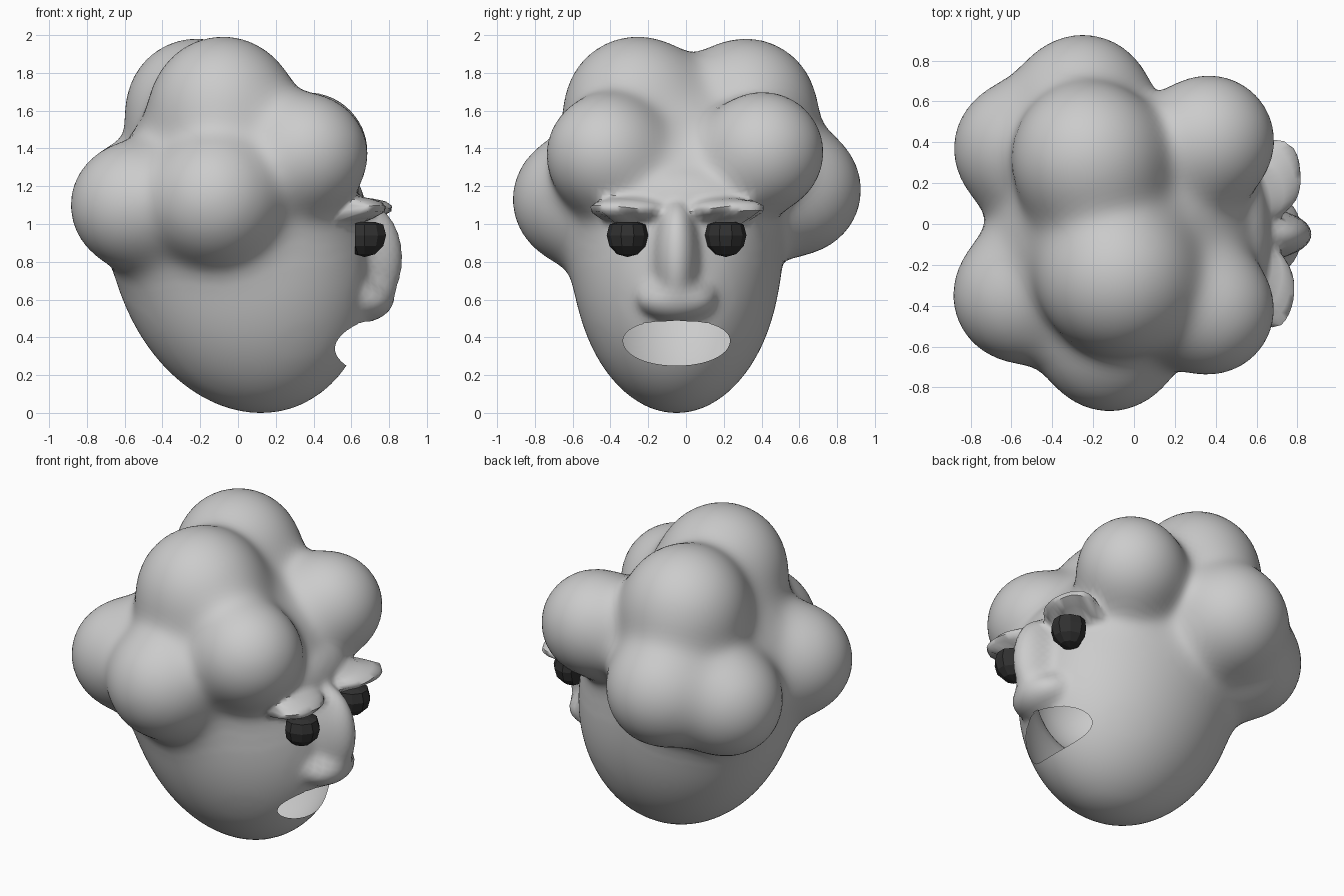
import bpy, bmesh, math
from mathutils import Vector

if "Cube" in bpy.data.objects:
    bpy.data.objects.remove(bpy.data.objects["Cube"])

MID = -0.05  # y of the face's mirror plane
MOUTH_C, MOUTH_R = (0.58, MID, 0.375), (0.28, 0.29, 0.125)

# curls of hair: centre and radius
CURLS = [
    (-0.56, -0.35, 1.10, 0.323), (-0.56, 0.37, 1.10, 0.32),   # back of head
    (-0.12, -0.58, 1.13, 0.335), (-0.25, 0.59, 1.18, 0.335),  # sides
    (0.37, -0.42, 1.37, 0.313), (0.37, 0.41, 1.38, 0.315),    # above the brows
    (-0.08, -0.26, 1.61, 0.38), (-0.22, 0.32, 1.61, 0.37),    # crown
]

# facial forms melted into the skull: centre and radii
FACE = [
    ((0.51, MID, 1.12), (0.15, 0.38, 0.17)),    # forehead
    ((0.67, MID, 0.82), (0.20, 0.115, 0.29)),   # nose bridge
    ((0.68, MID, 0.60), (0.14, 0.20, 0.11)),    # nose base
    ((0.68, MID - 0.28, 1.08), (0.11, 0.20, 0.055)),  # brows
    ((0.70, MID + 0.29, 1.08), (0.125, 0.20, 0.055)),
]


def ellipsoid(p, c, r):
    """Approximate signed distance to an ellipsoid."""
    q = [(p[i] - c[i]) / r[i] for i in range(3)]
    k0 = math.sqrt(sum(v * v for v in q))
    k1 = math.sqrt(sum((q[i] / r[i]) ** 2 for i in range(3)))
    return k0 * (k0 - 1) / max(k1, 1e-6)


def blend(ds, k):
    """Smooth union of distances."""
    m = min(ds)
    return m - k * math.log(sum(math.exp((m - d) / k) for d in ds))


def head_field(p):
    # leaning egg for the skull, with curls melted into it
    lean = (p.x - 0.125 * (0.85 - p.z), p.y, p.z)
    ds = [ellipsoid(lean, (0.015, MID, 0.855), (0.685, 0.555, 0.855))]
    ds += [(p - Vector(c[:3])).length - c[3] for c in CURLS]
    base = blend(ds, 0.065)
    if p.x < 0.35 or p.z > 1.5:
        return base
    return blend([base] + [ellipsoid(p, c, r) for c, r in FACE], 0.018)


def make_object(name, bm, smooth=True):
    me = bpy.data.meshes.new(name)
    bm.to_mesh(me)
    bm.free()
    for f in me.polygons:
        f.use_smooth = smooth
    ob = bpy.data.objects.new(name, me)
    bpy.context.collection.objects.link(ob)
    return ob


def ball(name, c, r, seg, rings, smooth=True, top=9.0, back=-9.0):
    """UV sphere, optionally flattened at the top (z) and back (x)."""
    bm = bmesh.new()
    bmesh.ops.create_uvsphere(bm, u_segments=seg, v_segments=rings, radius=1)
    for v in bm.verts:
        v.co = Vector([c[i] + r[i] * v.co[i] for i in range(3)])
        v.co.z = min(v.co.z, top)
        v.co.x = max(v.co.x, back)
    return make_object(name, bm, smooth)


# head with hair and nose: sphere shrunk onto the blended shape
bm = bmesh.new()
bmesh.ops.create_icosphere(bm, subdivisions=6, radius=1)
core = Vector((0.02, MID, 0.95))
for v in bm.verts:
    d = v.co.normalized()
    t = 1.3
    for _ in range(40):
        s = head_field(core + d * t)
        if abs(s) < 0.001:
            break
        t -= s * 0.9
    v.co = core + d * t
bmesh.ops.smooth_vert(bm, verts=bm.verts, factor=0.4,
                      use_axis_x=True, use_axis_y=True, use_axis_z=True)
head = make_object("head_and_hair", bm)

# mouth: cut the outline, then remove the cavity so the head is a hollow shell
cutter = ball("mouth_cutter", MOUTH_C, MOUTH_R, 48, 24)
cutter.hide_render = True
mod = head.modifiers.new("mouth", 'BOOLEAN')
mod.operation = 'DIFFERENCE'
mod.solver = 'EXACT'
mod.object = cutter
bpy.context.view_layer.objects.active = head
head.select_set(True)
bpy.ops.object.modifier_apply(modifier=mod.name)
bpy.data.objects.remove(cutter)
bm = bmesh.new()
bm.from_mesh(head.data)
cavity = []
for f in bm.faces:
    co = f.calc_center_median()
    if all(abs(ellipsoid(v.co, MOUTH_C, MOUTH_R)) < 0.006 for v in f.verts):
        inward = Vector([(MOUTH_C[i] - co[i]) / MOUTH_R[i] ** 2 for i in range(3)])
        if f.normal.dot(inward) > 0:
            cavity.append(f)
bmesh.ops.delete(bm, geom=cavity, context='FACES')
bm.to_mesh(head.data)
bm.free()
bpy.ops.object.shade_smooth_by_angle(angle=math.radians(60))

# eyes: faceted dark balls, flat under the brows
dark = bpy.data.materials.new("eye_dark")
dark.diffuse_color = (0.03, 0.03, 0.03, 1)
dark.use_nodes = True
dark.node_tree.nodes["Principled BSDF"].inputs["Base Color"].default_value = dark.diffuse_color
for side, label in ((-1, "right"), (1, "left")):
    eye = ball(label + "_eye", (0.67, MID + side * 0.26, 0.94),
               (0.12, 0.11, 0.115), 10, 6, False, top=1.01, back=0.62)
    eye.data.materials.append(dark)
